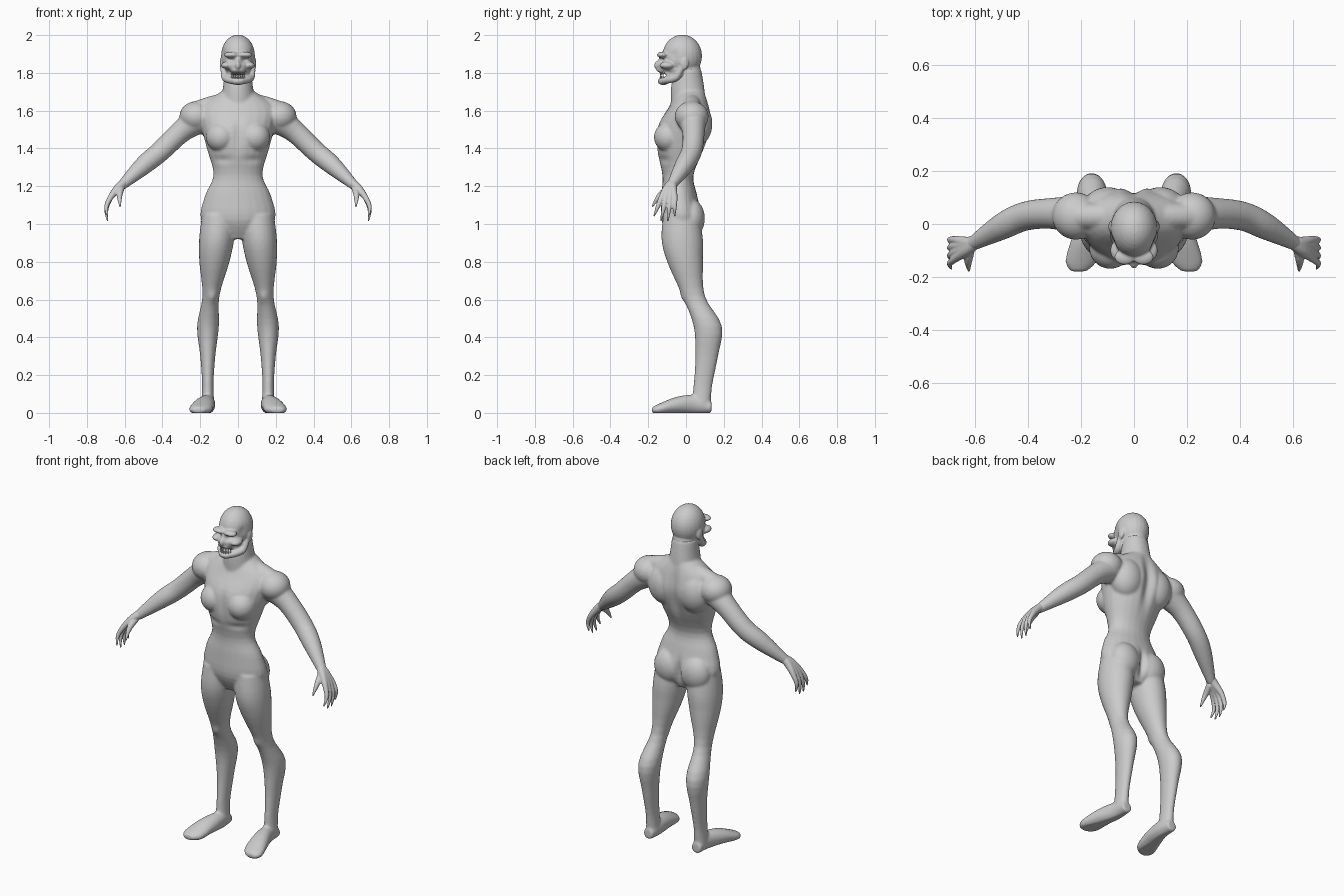
import bpy, bmesh, math
from mathutils import Vector, Matrix

if "Cube" in bpy.data.objects:
    bpy.data.objects.remove(bpy.data.objects["Cube"], do_unlink=True)

skin = bpy.data.materials.new("grey skin")
skin.use_nodes = True
grey = (0.6, 0.6, 0.6, 1)
skin.diffuse_color = grey
skin.node_tree.nodes["Principled BSDF"].inputs["Base Color"].default_value = grey


def spline(rows, steps=4):
    """Smooth curve through rows of equal length."""
    curve = []
    for i in range(len(rows) - 1):
        before, start = rows[max(i - 1, 0)], rows[i]
        end, after = rows[i + 1], rows[min(i + 2, len(rows) - 1)]
        for k in range(steps):
            t = k / steps
            curve.append([q + t / 2 * (r - p + t * (2 * p - 5 * q + 4 * r - s
                                                    + t * (3 * q - p - 3 * r + s)))
                          for p, q, r, s in zip(before, start, end, after)])
    return curve + [list(rows[-1])]


def loft(bm, rows, normal=None, side=1, sides=24):
    """Tube through rows of (x, y, z, half width, half depth)."""
    rows = spline(rows)
    rings = []
    for i, (x, y, z, width, depth) in enumerate(rows):
        ahead, behind = rows[min(i + 1, len(rows) - 1)], rows[max(i - 1, 0)]
        along = Vector(normal or Vector(ahead[:3]) - Vector(behind[:3])).normalized()
        across = along.cross((0, 0, 1) if abs(along.y) > 0.9 else (0, 1, 0)).normalized()
        up = across.cross(along)
        ring = []
        for k in range(sides):
            angle = math.tau * k / sides
            p = Vector((x, y, z)) + across * width * math.cos(angle) + up * depth * math.sin(angle)
            ring.append(bm.verts.new((p.x * side, p.y, p.z)))
        rings.append(ring)
    for lower, upper in zip(rings, rings[1:]):
        for k in range(sides):
            n = (k + 1) % sides
            bm.faces.new((lower[k], lower[n], upper[n], upper[k]))
    bm.faces.new(rings[0])
    bm.faces.new(rings[-1])


def level(z, half, front, back, x=0):
    """Horizontal cross-section of the trunk or a leg."""
    return (x, (front + back) / 2, z, half, (back - front) / 2)


def leg_level(z, half, front, back):
    """The legs spread outwards down to the calf, then drop straight."""
    return level(z, half, front, back, x=min(.16, .11 + (.95 - z) / 10))


def limb(bm, points, radii, side=1):
    loft(bm, [(*point, radius, radius) for point, radius in zip(points, radii)], side=side)


def muscle(bm, at, size, side=1):
    place = Matrix.Translation((at[0] * side, at[1], at[2]))
    bmesh.ops.create_uvsphere(bm, u_segments=24, v_segments=16, radius=1,
                              matrix=place @ Matrix.Diagonal((*size, 1)))


def dent(mesh, at, size, push):
    """Softly push the surface around a point, alike on both sides."""
    for vert in mesh.vertices:
        mirror = -1 if vert.co.x < 0 else 1
        local = (vert.co.x * mirror, vert.co.y, vert.co.z)
        distance = sum(((p - c) / s) ** 2 for p, c, s in zip(local, at, size))
        if distance < 9:
            move = Vector(push) * math.exp(-distance)
            vert.co += Vector((move.x * mirror, move.y, move.z))


def finish(name, bm, voxel=None, smooth=0):
    """Make the object; with a voxel size, fuse its shells and soften them."""
    bmesh.ops.recalc_face_normals(bm, faces=bm.faces)
    mesh = bpy.data.meshes.new(name)
    bm.to_mesh(mesh)
    bm.free()
    part = bpy.data.objects.new(name, mesh)
    bpy.context.collection.objects.link(part)
    if voxel:
        fuse = part.modifiers.new("fuse", 'REMESH')
        fuse.mode, fuse.voxel_size = 'VOXEL', voxel
        soften = part.modifiers.new("soften", 'SMOOTH')
        soften.factor, soften.iterations = 0.5, smooth
        graph = bpy.context.evaluated_depsgraph_get()
        mesh = bpy.data.meshes.new_from_object(part.evaluated_get(graph))
        part.modifiers.clear()
        part.data = mesh
    mesh.materials.clear()
    mesh.materials.append(skin)
    for face in mesh.polygons:
        face.use_smooth = True
    return mesh


# Trunk and neck
bm = bmesh.new()
loft(bm, [level(z=.92, half=.08, front=-.08, back=.04),
          level(z=1.02, half=.195, front=-.13, back=.09),
          level(z=1.15, half=.175, front=-.13, back=.06),
          level(z=1.26, half=.13, front=-.125, back=.04),
          level(z=1.4, half=.165, front=-.155, back=.1),
          level(z=1.52, half=.195, front=-.15, back=.14),
          level(z=1.62, half=.2, front=-.09, back=.125),
          level(z=1.7, half=.09, front=-.05, back=.1)], normal=(0, 0, 1))
loft(bm, [level(z=1.6, half=.1, front=-.08, back=.12),
          level(z=1.72, half=.08, front=-.08, back=.1),
          level(z=1.82, half=.07, front=-.06, back=.08)], normal=(0, 0, 1))

for side in (1, -1):
    # Large muscles
    muscle(bm, at=(.09, -.09, 1.46), size=(.08, .08, .08), side=side)     # chest
    muscle(bm, at=(.1, .05, 1.53), size=(.1, .09, .12), side=side)        # shoulder blade
    muscle(bm, at=(.22, .03, 1.57), size=(.09, .09, .08), side=side)      # shoulder
    muscle(bm, at=(.09, .03, 1.03), size=(.09, .07, .1), side=side)       # buttock
    limb(bm, [(.03, .04, 1.66), (.13, .03, 1.63), (.22, .03, 1.6)],
         radii=(.04, .05, .05), side=side)                                # collar
    # Arm
    limb(bm, [(.2, .03, 1.56), (.3, .04, 1.49), (.41, .03, 1.385), (.5, -.01, 1.31), (.62, -.08, 1.2)],
         radii=(.08, .06, .055, .05, .025), side=side)
    # Leg
    loft(bm, [leg_level(z=1.05, half=.09, front=-.12, back=.07),
              leg_level(z=.92, half=.093, front=-.13, back=.09),
              leg_level(z=.8, half=.08, front=-.1, back=.09),
              leg_level(z=.62, half=.045, front=-.02, back=.1),
              leg_level(z=.46, half=.058, front=.04, back=.19),
              leg_level(z=.3, half=.04, front=.05, back=.17),
              leg_level(z=.15, half=.03, front=.04, back=.14),
              leg_level(z=.04, half=.036, front=.03, back=.13)], normal=(0, 0, 1), side=side)
    # Foot
    loft(bm, [(.16, .135, .03, .03, .03), (.16, .05, .045, .04, .05), (.18, -.05, .04, .055, .045),
              (.2, -.14, .02, .06, .03), (.21, -.18, .015, .03, .015)], normal=(0, -1, 0), side=side)

body = finish("body", bm, voxel=.007, smooth=8)
dent(body, at=(0, .14, 1.5), size=(.03, .06, .17), push=(0, -.025, 0))    # spine
dent(body, at=(0, .09, 1.02), size=(.02, .06, .07), push=(0, -.03, 0))    # seat
dent(body, at=(0, -.17, 1.48), size=(.02, .06, .09), push=(0, .01, 0))    # breastbone
dent(body, at=(.1, -.15, 1.34), size=(.06, .06, .02), push=(0, .01, 0))   # lower ribs
dent(body, at=(.13, -.02, .61), size=(.03, .04, .03), push=(0, -.01, 0))  # kneecap
for vert in body.vertices:                                                # flat soles
    vert.co.z = max(vert.co.z, 0)

# Head
bm = bmesh.new()
muscle(bm, at=(0, -.02, 1.89), size=(.09, .105, .112))     # skull
muscle(bm, at=(0, -.065, 1.84), size=(.07, .09, .08))      # face
muscle(bm, at=(0, 0, 1.8), size=(.07, .08, .1))            # nape
muscle(bm, at=(0, -.145, 1.84), size=(.016, .024, .026))   # nose
muscle(bm, at=(0, -.125, 1.815), size=(.04, .03, .02))     # upper lip
muscle(bm, at=(0, -.12, 1.757), size=(.036, .03, .022))    # chin
for side in (1, -1):
    muscle(bm, at=(.035, -.125, 1.895), size=(.04, .03, .017), side=side)  # brow
    muscle(bm, at=(.06, -.1, 1.84), size=(.03, .04, .02), side=side)       # cheekbone
    muscle(bm, at=(.085, -.01, 1.85), size=(.012, .024, .036), side=side)  # ear
    limb(bm, [(.077, -.02, 1.84), (.07, -.05, 1.78), (.05, -.09, 1.765), (.01, -.13, 1.757)],
         radii=(.015, .02, .02, .02), side=side)                           # jaw
head = finish("head", bm, voxel=.005, smooth=5)
dent(head, at=(.034, -.15, 1.866), size=(.02, .04, .013), push=(0, .022, 0))     # eye socket
dent(head, at=(0, -.15, 1.787), size=(.04, .06, .012), push=(0, .035, 0))        # mouth
dent(head, at=(.055, -.11, 1.805), size=(.02, .03, .016), push=(-.01, .01, 0))   # cheek
dent(head, at=(.085, -.07, 1.895), size=(.02, .03, .03), push=(-.008, 0, 0))     # temple

# Two rows of pointed teeth
bm = bmesh.new()
for row in (1, -1):
    for k in range(-3, 4):
        angle = k * .3
        place = Matrix.Translation((.042 * math.sin(angle), -.09 - .045 * math.cos(angle),
                                    1.788 + row * .011))
        flip = Matrix.Rotation(math.pi if row > 0 else 0, 4, 'X')
        bmesh.ops.create_cone(bm, cap_ends=True, segments=8, radius1=.0065, radius2=.001,
                              depth=.022, matrix=place @ flip)
finish("teeth", bm)

# Hands: four hooked fingers fanning from the wrist, and a thumb
for side, name in ((1, "left_hand"), (-1, "right_hand")):
    bm = bmesh.new()
    for finger in range(4):
        fan = finger / 3
        reach = .1 + .03 * math.sin(math.pi * fan)
        limb(bm, [(.6, -.07, 1.22), (.635, -.1 + .03 * fan, 1.19), (.675, -.13 + .07 * fan, 1.14),
                  (.697, -.15 + .09 * fan, 1.14 - reach / 2), (.69, -.17 + .11 * fan, 1.14 - reach)],
             radii=(.024, .022, .015, .011, .004), side=side)
    limb(bm, [(.62, -.09, 1.19), (.627, -.14, 1.15), (.624, -.18, 1.09)],
         radii=(.02, .015, .004), side=side)
    finish(name, bm, voxel=.004, smooth=3)
